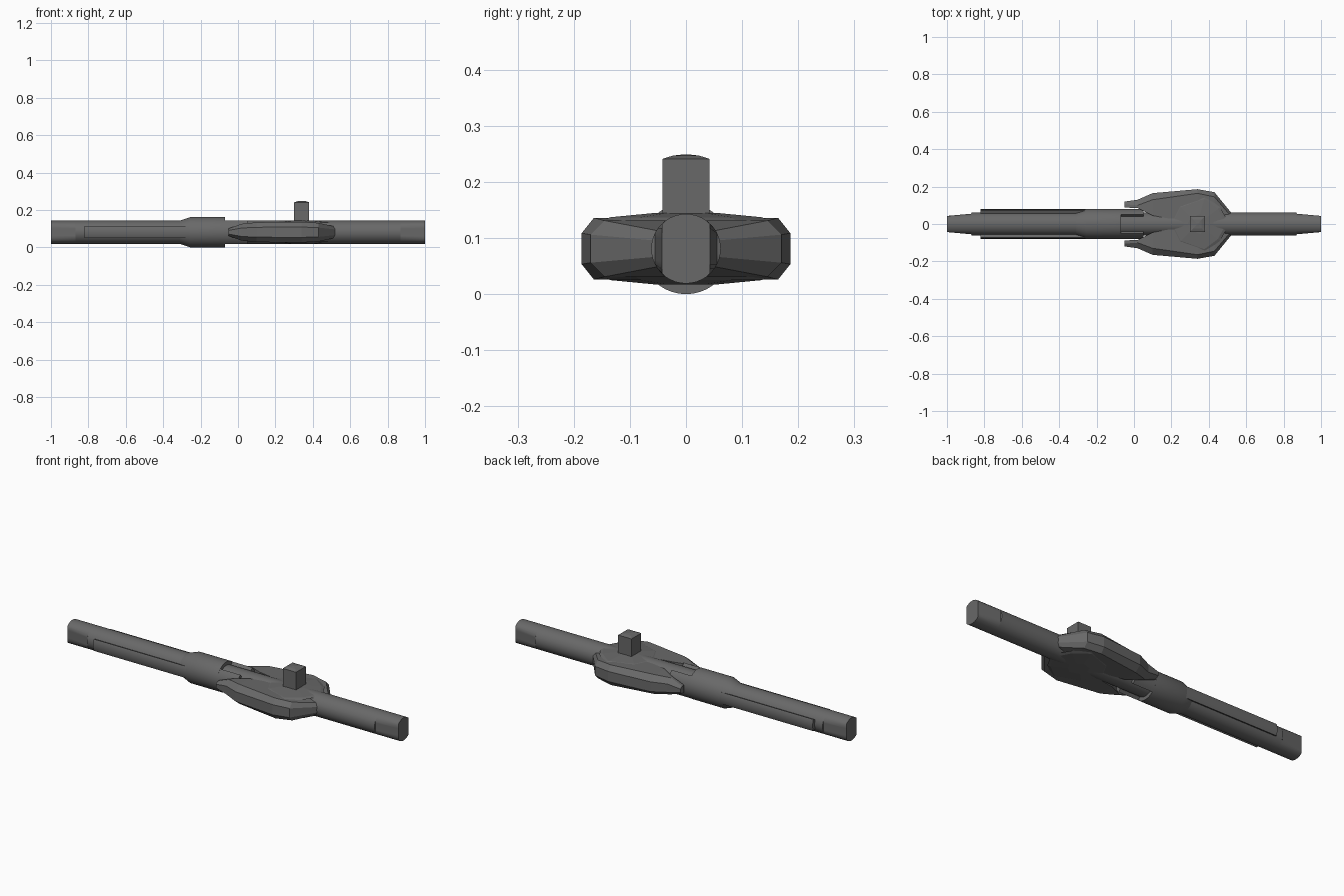
import bpy, bmesh, math

if "Cube" in bpy.data.objects:
    bpy.data.objects.remove(bpy.data.objects["Cube"])

ZC = 0.083  # height of the shaft axis

mat = bpy.data.materials.new("dark grey metal")
mat.diffuse_color = (0.14, 0.14, 0.14, 1)
mat.use_nodes = True
mat.node_tree.nodes["Principled BSDF"].inputs["Base Color"].default_value = mat.diffuse_color


def loft(name, rings, smooth=False):
    """Skin a list of equal-length rings of 3D points and cap both ends."""
    bm = bmesh.new()
    vs = [[bm.verts.new(p) for p in r] for r in rings]
    n = len(vs[0])
    for a, b in zip(vs, vs[1:]):
        for i in range(n):
            j = (i + 1) % n
            bm.faces.new((a[i], a[j], b[j], b[i]))
    bm.faces.new(vs[0])
    bm.faces.new(vs[-1])
    bmesh.ops.recalc_face_normals(bm, faces=bm.faces)
    me = bpy.data.meshes.new(name)
    bm.to_mesh(me)
    bm.free()
    me.materials.append(mat)
    ob = bpy.data.objects.new(name, me)
    bpy.context.collection.objects.link(ob)
    if smooth:
        bpy.ops.object.select_all(action='DESELECT')
        ob.select_set(True)
        bpy.context.view_layer.objects.active = ob
        bpy.ops.object.shade_smooth_by_angle(angle=math.radians(30))
    return ob


def circle(x, r, clamp=1.0, n=40):
    """Ring around the axis, flattened on both sides at y = clamp."""
    out = []
    for i in range(n):
        a = 2 * math.pi * i / n
        out.append((x, max(-clamp, min(clamp, r * math.cos(a))), ZC + r * math.sin(a)))
    return out


def arc(x, side, r0, r1, deg, n=10):
    """Curved plate section on one side of the shaft."""
    angs = [math.radians(-deg + 2 * deg * i / n) for i in range(n + 1)]
    pts = [(r1, a) for a in angs] + [(r0, a) for a in reversed(angs)]
    return [(x, side * r * math.cos(a), ZC + r * math.sin(a)) for r, a in pts]


# Shaft with flattened, tapering ends
R = 0.062
loft("shaft", [circle(-1, R, .043), circle(-.87, R, .055), circle(-.868, R),
               circle(.868, R), circle(.87, R, .055), circle(1, R, .043)], True)

# Thick collar with a chamfered rear edge
loft("collar", [circle(-.31, R), circle(-.255, .081), circle(-.07, .081)], True)


def lobe(x, side, yi, yo, h, cut):
    pts = [(yi, h), (yo - cut, h), (yo, h * .5), (yo, -h * .5), (yo - cut, -h), (yi, -h)]
    return [(x, side * y, ZC + z) for y, z in pts]


for side, tag in ((-1, "front"), (1, "back")):
    # Long side rail and the prong ahead of the collar
    loft("side_rail_" + tag, [arc(x, side, .055, .079, 24) for x in (-.82, -.25)], True)
    loft("collar_prong_" + tag, [arc(x, side, .055, .081, 50) for x in (-.08, .05)], True)
    # Faceted guard lobe
    loft("guard_lobe_" + tag, [lobe(x, side, *p) for x, *p in (
        (-.05, .088, .12, .02, .015),
        (.02, .085, .13, .045, .03),
        (.10, .045, .165, .053, .035),
        (.34, .0, .186, .055, .022),
        (.43, .0, .17, .050, .025),
        (.52, .0, .06, .030, .02))])

# Low faceted mounts above and below the guard
outline = [(-.15, 0), (-.10, .10), (.04, .15), (.12, .09), (.17, 0),
           (.12, -.09), (.04, -.15), (-.10, -.10)]
for sgn, tag in ((1, "top"), (-1, "bottom")):
    loft("guard_mount_" + tag,
         [[(.34 + x * s, y * s, ZC + sgn * h) for x, y in outline]
          for s, h in ((1, .050), (.9, .056), (.35, .064))])

# Upright stub with a gently domed top
loft("upright_stub",
     [[(.34 + .04 * s * a, .042 * s * b, z) for a, b in
       ((-1, -1), (0, -1), (1, -1), (1, 0), (1, 1), (0, 1), (-1, 1), (-1, 0))]
      for s, z in ((1, .10), (1, .243), (.55, .249), (.1, .251))])

# Rest everything on the ground
bpy.context.view_layer.update()
low = min(v.co.z for o in bpy.data.objects for v in o.data.vertices)
for o in bpy.data.objects:
    o.location.z -= low
